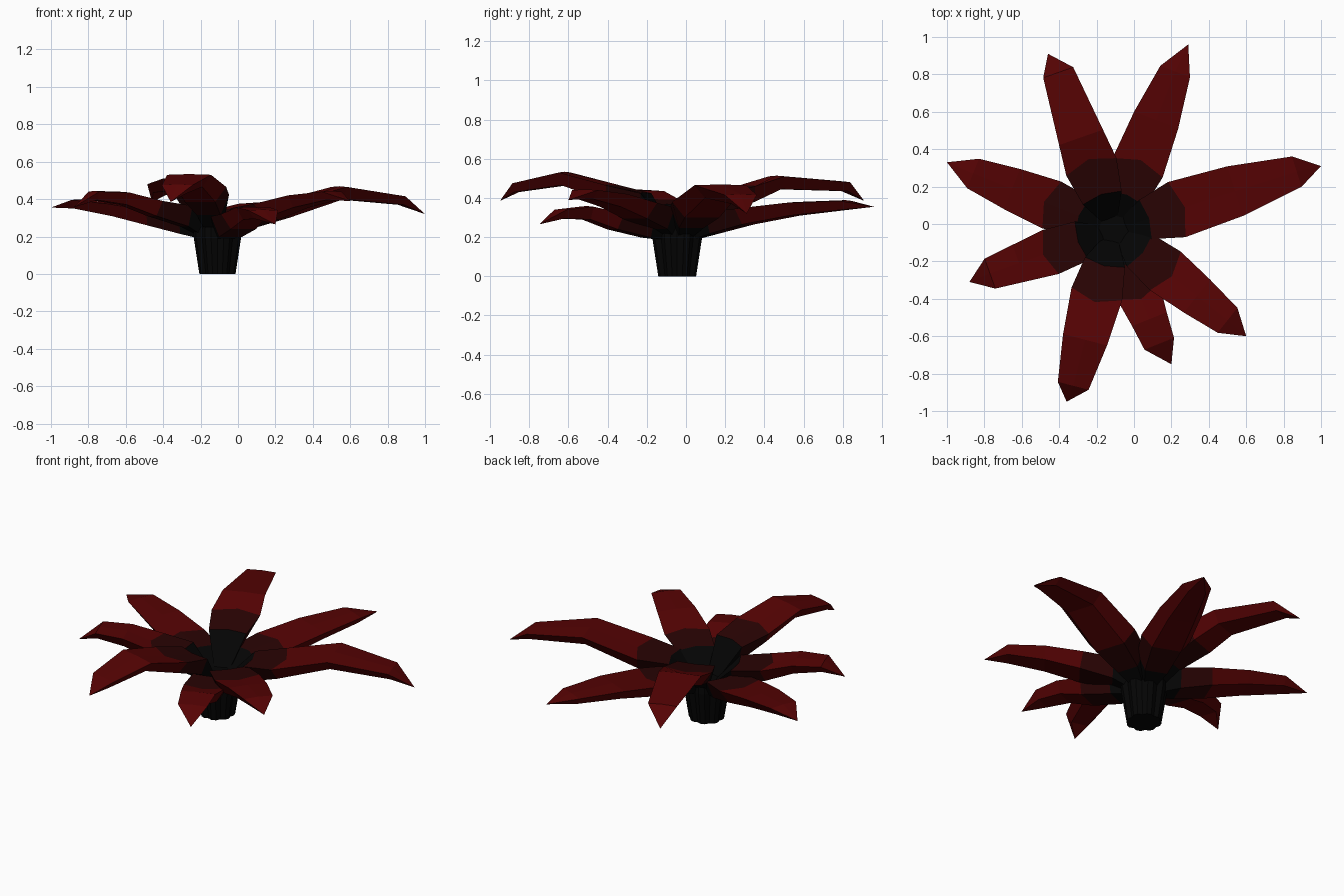
import bpy, bmesh, math
from mathutils import Vector

cube = bpy.data.objects.get("Cube")
if cube:
    bpy.data.objects.remove(cube)


def material(name, colour):
    m = bpy.data.materials.new(name)
    m.use_nodes = True
    rgba = (*colour, 1)
    m.diffuse_color = rgba
    m.node_tree.nodes["Principled BSDF"].inputs["Base Color"].default_value = rgba
    return m


BLACK = material("charcoal black", (.0014, .0014, .0014))
BROWN = material("dark maroon", (.022, .001, .001))
RED = material("deep red", (.09, .0008, .001))
CENTRE = Vector((-.11, -.03, 0))


def make_object(name, bm, materials):
    bmesh.ops.recalc_face_normals(bm, faces=bm.faces)
    mesh = bpy.data.meshes.new(name)
    bm.to_mesh(mesh)
    bm.free()
    for m in materials:
        mesh.materials.append(m)
    obj = bpy.data.objects.new(name, mesh)
    bpy.context.collection.objects.link(obj)
    return obj


def bridge(bm, a, b, index=0):
    for i in range(len(a)):
        j = (i + 1) % len(a)
        bm.faces.new((a[i], a[j], b[j], b[i])).material_index = index


def make_leaf(name, shoulder, tip, z_root, z_mid, z_shoulder, bend=.45):
    """Arched leaf: five-sided sections from the crown to a pointed tip."""
    reach = Vector((*shoulder, 0)) - CENTRE
    length = reach.length
    along = reach.normalized()
    side = Vector((-along.y, along.x, 0))
    mid = .4 + (length - .4) * bend
    # distance, height, half width, thickness, backward bow of the edges
    sections = [
        (.05, .23, .04, .05, 0),
        (.2, .34 + (z_root - .36) * .8, .11, .11, .02),
        (.4, z_root, .062 + .09 * length, .08, .045),
        (mid, z_mid, .03 + .106 * length, .065, 0),
        (length, z_shoulder, .085, .045, 0),
    ]
    bm = bmesh.new()
    rings = []
    for dist, z, half, thick, bow in sections:
        shape = [(-1, 0), (0, .004), (1, 0), (.6, -thick), (-.6, -thick)]
        rings.append([bm.verts.new(CENTRE + along * (dist - bow * abs(u))
                                   + side * half * u + Vector((0, 0, z + h)))
                      for u, h in shape])
    # black heart, maroon band, red blade
    for a, b, index in zip(rings, rings[1:], (0, 1, 2, 2)):
        bridge(bm, a, b, index)
    bm.faces.new(rings[0])
    end = bm.verts.new(tip)
    last = rings[-1]
    for i in range(len(last)):
        bm.faces.new((last[i], last[(i + 1) % len(last)], end)).material_index = 2
    return make_object(name, bm, (BLACK, BROWN, RED))


# Leaves: shoulder centre, tip, heights at root, middle and shoulder
LEAVES = {
    "right_back_leaf": ((-.86, .27), (-1, .33, .355), .34, .375, .395),
    "back_right_leaf": ((-.405, .81), (-.46, .91, .385), .46, .51, .48, .25),
    "back_left_leaf": ((.22, .815), (.29, .96, .355), .345, .375, .385),
    "left_leaf": ((.87, .28), (1, .31, .32), .38, .465, .415),
    "left_front_leaf": ((.5, -.515), (.6, -.6, .39), .375, .42, .44),
    "front_left_leaf": ((.135, -.64), (.2, -.75, .265), .32, .355, .34),
    "front_right_leaf": ((-.325, -.865), (-.36, -.95, .385), .465, .53, .475),
    "right_front_leaf": ((-.77, -.265), (-.88, -.31, .355), .39, .435, .44),
}
for name, spec in LEAVES.items():
    make_leaf(name, *spec)

# Lobed stalk under the crown
bm = bmesh.new()
rings = []
for z, radius in ((0, .1), (.2, .132), (.25, .13)):
    ring = []
    for i in range(24):
        r = radius * (.88 if i % 3 == 0 else 1)
        a = math.tau * i / 24
        ring.append(bm.verts.new((CENTRE.x + r * math.cos(a),
                                  CENTRE.y - .015 + r * math.sin(a), z)))
    rings.append(ring)
for a, b in zip(rings, rings[1:]):
    bridge(bm, a, b)
bm.faces.new(rings[0])
bm.faces.new(rings[-1])
make_object("stalk", bm, (BLACK,))
